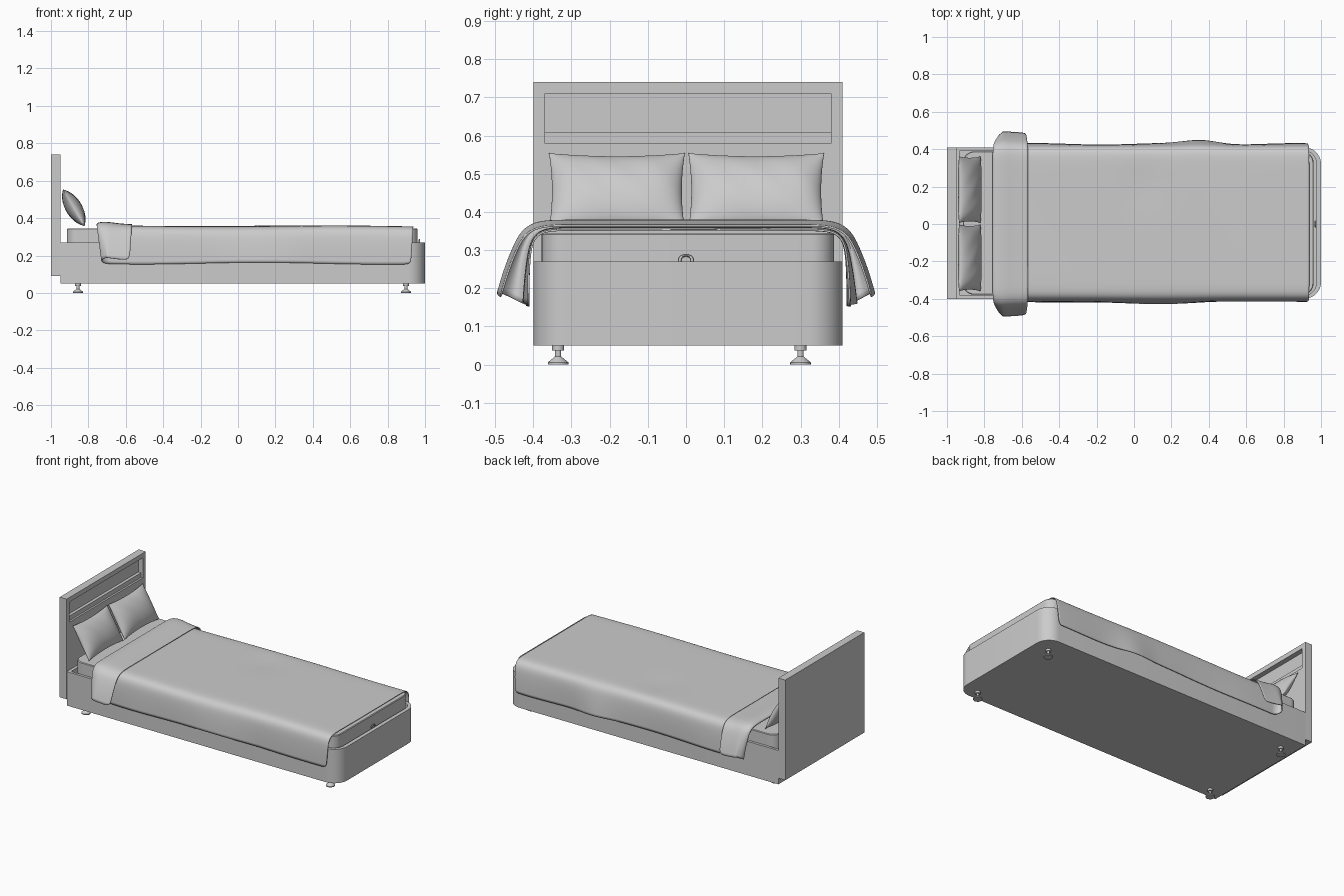
import bpy, bmesh, math
from mathutils import Vector

if "Cube" in bpy.data.objects:
    bpy.data.objects.remove(bpy.data.objects["Cube"])

CY = 0.005  # centre line of the bed frame


def make(name, verts, faces, smooth=None):
    me = bpy.data.meshes.new(name)
    me.from_pydata(verts, [], faces)
    bm = bmesh.new()
    bm.from_mesh(me)
    bmesh.ops.remove_doubles(bm, verts=bm.verts, dist=1e-5)
    bmesh.ops.recalc_face_normals(bm, faces=bm.faces)
    bm.to_mesh(me)
    bm.free()
    ob = bpy.data.objects.new(name, me)
    bpy.context.collection.objects.link(ob)
    if smooth:
        bpy.ops.object.select_all(action='DESELECT')
        ob.select_set(True)
        bpy.context.view_layer.objects.active = ob
        bpy.ops.object.shade_smooth_by_angle(angle=math.radians(smooth))
    return ob


def outline(x0, x1, hw, r_head, r_foot, n=10):
    """Plan outline with separate corner radii at head and foot."""
    pts = []
    for sx, sy, a0, r in ((1, 1, 0, r_foot), (-1, 1, 90, r_head),
                          (-1, -1, 180, r_head), (1, -1, 270, r_foot)):
        cx, cy = (x1 - r if sx > 0 else x0 + r), CY + sy * (hw - r)
        for i in range(n + 1 if r else 1):
            a = math.radians(a0 + 90 * i / n)
            pts.append((cx + r * math.cos(a), cy + r * math.sin(a)))
    return pts


def slab(name, rings, smooth=None):
    """Stack of (outline, z) rings with equal point counts, capped at both ends."""
    n = len(rings[0][0])
    verts = [(x, y, z) for pts, z in rings for x, y in pts]
    faces = [(k * n + i, k * n + (i + 1) % n, (k + 1) * n + (i + 1) % n, (k + 1) * n + i)
             for k in range(len(rings) - 1) for i in range(n)]
    faces += [tuple(range(n)), tuple(range((len(rings) - 1) * n, len(rings) * n))]
    return make(name, verts, faces, smooth)


def box(name, x0, x1, y0, y1, z0, z1):
    p = [(x0, y0), (x1, y0), (x1, y1), (x0, y1)]
    return slab(name, [(p, z0), (p, z1)])


def grid_faces(rows, cols, off=0):
    return [(off + r * cols + c, off + r * cols + c + 1,
             off + (r + 1) * cols + c + 1, off + (r + 1) * cols + c)
            for r in range(rows - 1) for c in range(cols - 1)]


# Headboard with a stepped niche
board = box("headboard", -1, -0.95, CY - 0.405, CY + 0.405, 0.09, 0.74)
for i, (depth, z0) in enumerate(((0.012, 0.58), (0.032, 0.61))):
    cut = box("niche_cutter", -0.95 - depth, -0.9, CY - 0.375, CY + 0.375, z0, 0.71)
    cut.hide_render = True
    mod = board.modifiers.new("niche", 'BOOLEAN')
    mod.object, mod.operation, mod.solver = cut, 'DIFFERENCE', 'EXACT'
    bpy.context.view_layer.objects.active = board
    bpy.ops.object.modifier_apply(modifier=mod.name)
    bpy.data.objects.remove(cut)

# Bed base: hollow tray, rounded at the foot
outer = outline(-0.95, 1, 0.405, 0.001, 0.09)
inner = outline(-0.93, 0.975, 0.388, 0.001, 0.07)
slab("bed_base", [(outer, 0.05), (outer, 0.27), (inner, 0.27), (inner, 0.2)], 30)

# Mattress
m0 = outline(-0.915, 0.96, 0.383, 0.06, 0.06)
m1 = outline(-0.911, 0.956, 0.379, 0.056, 0.056)
slab("mattress", [(m0, 0.2), (m0, 0.341), (m1, 0.345)], 40)

# Small pull loop at the foot
loop = [(0.97 + 0.004 * math.cos(b), (0.016 + 0.004 * math.sin(b)) * math.cos(a),
         0.27 + (0.016 + 0.003 * math.sin(b)) * math.sin(a) ** 0.6)
        for a in [math.pi * i / 16 * 0.9999 for i in range(17)]
        for b in [2 * math.pi * j / 8 for j in range(9)]]
make("pull_loop", loop, grid_faces(17, 9), 50)

# Feet: lathed levelling feet
foot_profile = [(0, 0), (0.027, 0), (0.027, 0.006), (0.012, 0.018), (0.008, 0.022),
                (0.008, 0.037), (0.016, 0.037), (0.016, 0.051), (0, 0.051)]
SEG = 20
for fx, ex in ((-0.856, "head"), (0.898, "foot")):
    for fy, ey in ((-0.335, "front"), (0.3, "back")):
        vs = [(fx + r * math.cos(2 * math.pi * s / SEG), fy + r * math.sin(2 * math.pi * s / SEG), z)
              for s in range(SEG + 1) for r, z in foot_profile]
        make(f"{ex}_{ey}_leveller", vs, grid_faces(SEG + 1, len(foot_profile)), 35)

# Pillows: pinched cushions leaning on the headboard
N = 28
up = Vector((-0.115, 0, 0.195)).normalized()
out = Vector((up.z, 0, -up.x))
for py, side in ((-0.181, "front"), (0.184, "back")):
    vs = []
    for s in (1, -1):
        for i in range(N + 1):
            for j in range(N + 1):
                u, v = (-math.cos(math.pi * k / N) for k in (i, j))
                t = 0.043 * max(0, (1 - u ** 4) * (1 - v * v)) ** 0.62
                wrinkle = 0.0015 * math.sin(9 * u + 5 * v) * (1 - u * u) * (1 - v * v)
                p = (Vector((-0.878, py, 0.455))
                     + Vector((0, 1, 0)) * u * (0.178 - 0.008 * (1 - v * v))
                     + up * v * (0.115 - 0.011 * (1 - u * u))
                     + out * (s * t + wrinkle))
                vs.append(p)
    make(f"{side}_pillow", vs, grid_faces(N + 1, N + 1) + grid_faces(N + 1, N + 1, (N + 1) ** 2), 80)

# Blanket: one draped sheet, turned back over itself at the head
# half section: distance from centre, height, amount of hang
half = [(0, 0.356, 0), (0.09, 0.356, 0), (0.18, 0.356, 0), (0.27, 0.356, 0), (0.345, 0.356, 0),
        (0.385, 0.35, 0.03), (0.408, 0.328, 0.15), (0.416, 0.285, 0.35),
        (0.42, 0.22, 0.7), (0.421, 0.158, 1)]
section = [(-1, *p) for p in reversed(half)] + [(1, *p) for p in half[1:]]
# stations along the bed: x, lift of the layer, outward flare of the hang
stations = [(0.937 - 1.657 * i / 36, 0, 0) for i in range(37)]
stations += [(-0.745, 0.001, 0.012), (-0.757, 0.009, 0.028), (-0.748, 0.018, 0.045),
             (-0.725, 0.022, 0.06), (-0.69, 0.021, 0.065), (-0.65, 0.015, 0.064),
             (-0.61, 0.011, 0.063), (-0.567, 0.009, 0.061)]
vs = []
for k, (x, lift, flare) in enumerate(stations):
    for s, d, z, h in section:
        y = CY * (1 - min(1, flare * 16)) + s * (d + lift * 0.4 + flare * h ** 0.8)
        if flare == 0:
            bulge = 0.022 * math.exp(-((x - 0.36) / 0.12) ** 2) if s > 0 else 0.007 * math.sin(4 * x + 1.5)
            y += s * h * max(-0.003, bulge + 0.004 * math.sin(9 * x))
            z += (1 - h) * (0.0025 * math.sin(5 * x + 3 * s * d)
                            - 0.006 * math.exp(-((x - 0.05) ** 2 + (s * d - 0.2) ** 2) / 0.012))
            z -= 0.004 * max(0, x - 0.6) - h * 0.005 * math.sin(5 * x + 1)
        # hang is drawn in slightly at both ends
        dx = 0.025 * h if x < -0.7 else (-0.012 * h if flare or x > 0.9 else 0)
        vs.append((x + dx, y, z + lift + flare * h * 0.15))
blanket = make("blanket", vs, grid_faces(len(stations), len(section)), 80)
sub = blanket.modifiers.new("soften", 'SUBSURF')
sub.levels = sub.render_levels = 2
thick = blanket.modifiers.new("thickness", 'SOLIDIFY')
thick.thickness, thick.offset = 0.005, 0
